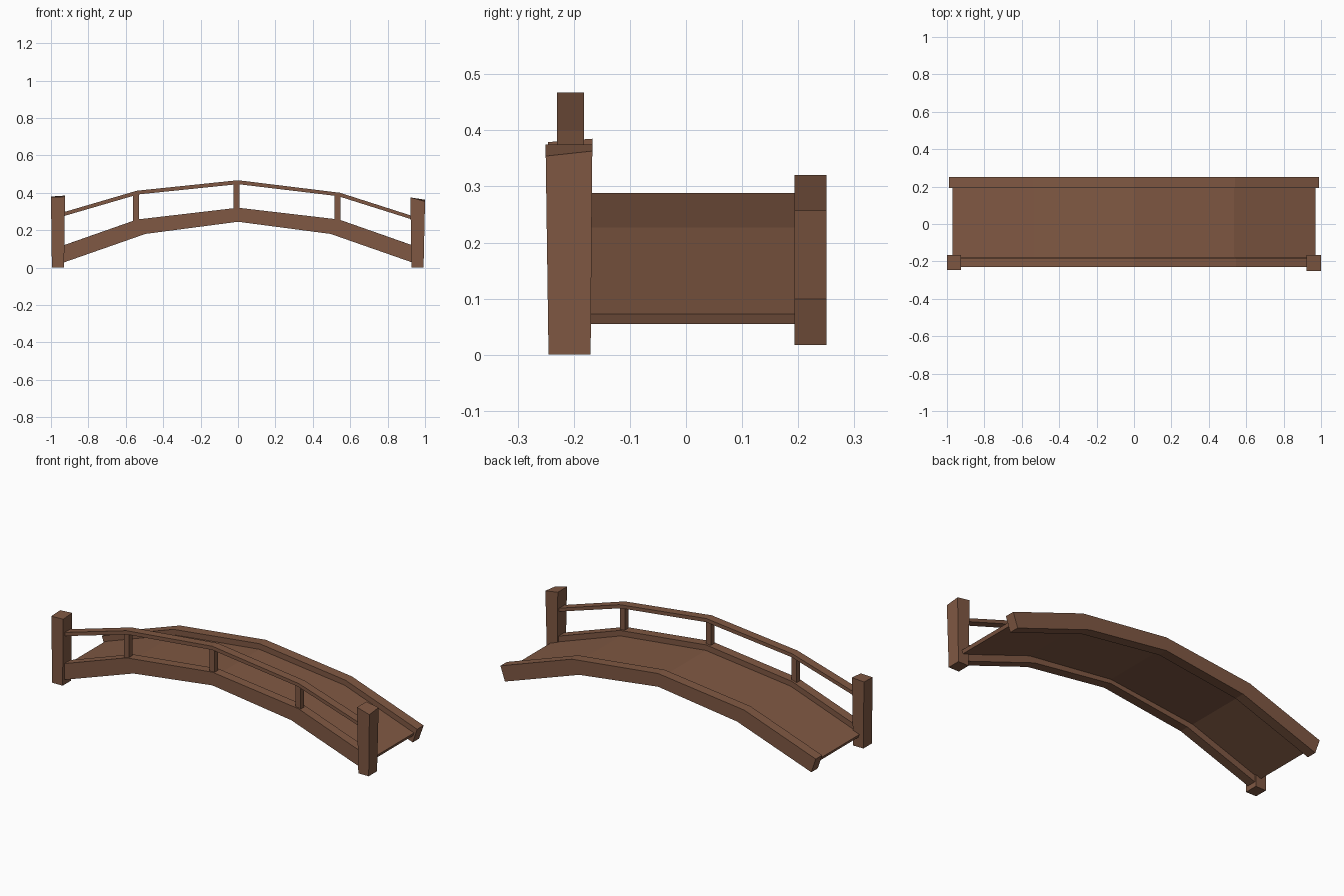
import bpy, bmesh

if "Cube" in bpy.data.objects:
    bpy.data.objects.remove(bpy.data.objects["Cube"])

wood = bpy.data.materials.new("brown wood")
wood.diffuse_color = (0.215, 0.098, 0.056, 1)
wood.use_nodes = True
wood.node_tree.nodes["Principled BSDF"].inputs["Base Color"].default_value = wood.diffuse_color


def finish(name, bm):
    bmesh.ops.recalc_face_normals(bm, faces=bm.faces)
    me = bpy.data.meshes.new(name)
    bm.to_mesh(me)
    bm.free()
    me.materials.append(wood)
    ob = bpy.data.objects.new(name, me)
    bpy.context.collection.objects.link(ob)
    return ob


def strip(name, top, bottom, y0, y1):
    """Bent plank: upper and lower outlines in xz, given depth in y."""
    bm = bmesh.new()
    rings = []
    for (xt, zt), (xb, zb) in zip(top, bottom):
        rings.append([bm.verts.new(p) for p in
                      ((xt, y0, zt), (xt, y1, zt), (xb, y1, zb), (xb, y0, zb))])
    for a, b in zip(rings, rings[1:]):
        for i in range(4):
            j = (i + 1) % 4
            bm.faces.new((a[i], a[j], b[j], b[i]))
    bm.faces.new(rings[0])
    bm.faces.new(rings[-1])
    return finish(name, bm)


def mirrored(half):
    """Extend a half outline (centre outwards) to both sides."""
    return [(-x, z) for x, z in half[:0:-1]] + half


def post(name, base, cap, tops):
    """Hand-hewn post: base and cap are (x0, x1, y0, y1), tops are corner heights."""
    bm = bmesh.new()

    def corners(r, zs):
        x0, x1, y0, y1 = r
        xy = ((x0, y0), (x1, y0), (x1, y1), (x0, y1))
        return [bm.verts.new((x, y, z)) for (x, y), z in zip(xy, zs)]
    lo, hi = corners(base, [0] * 4), corners(cap, tops)
    for i in range(4):
        j = (i + 1) % 4
        bm.faces.new((lo[i], lo[j], hi[j], hi[i]))
    bm.faces.new(lo)
    bm.faces.new(hi)
    return finish(name, bm)


# side beams: the back one is left with bare ends, the front one stops inside the posts
strip("back_beam", mirrored([(0, 0.32), (0.54, 0.257), (0.99, 0.099)]),
      mirrored([(0, 0.245), (0.495, 0.18), (0.962, 0.017)]), 0.193, 0.25)
strip("front_beam", mirrored([(0, 0.32), (0.54, 0.257), (0.975, 0.104)]),
      mirrored([(0, 0.245), (0.495, 0.18), (0.95, 0.021)]), -0.23, -0.177)

# walking deck
strip("deck", mirrored([(0, 0.288), (0.535, 0.227), (0.97, 0.073)]),
      mirrored([(0, 0.269), (0.528, 0.208), (0.963, 0.055)]), -0.2, 0.215)

# handrail, slightly lower on the right
strip("handrail",
      [(-0.96, 0.288), (-0.54, 0.411), (0, 0.467), (0.545, 0.4), (0.96, 0.267)],
      [(-0.96, 0.267), (-0.535, 0.391), (0, 0.446), (0.535, 0.382), (0.96, 0.248)],
      -0.23, -0.182)

# balusters
for x, z0, z1 in ((-0.545, 0.245, 0.395), (-0.007, 0.305, 0.452), (0.533, 0.245, 0.39)):
    r = 0.016
    strip("baluster", [(x - r, z1), (x + r, z1)], [(x - r, z0), (x + r, z0)],
          -0.222, -0.19)

# end posts
post("left_post", (-0.995, -0.93, -0.245, -0.17), (-1, -0.925, -0.246, -0.167),
     (0.376, 0.379, 0.385, 0.38))
post("right_post", (0.927, 0.992, -0.245, -0.17), (0.922, 1, -0.25, -0.167),
     (0.375, 0.354, 0.363, 0.375))
